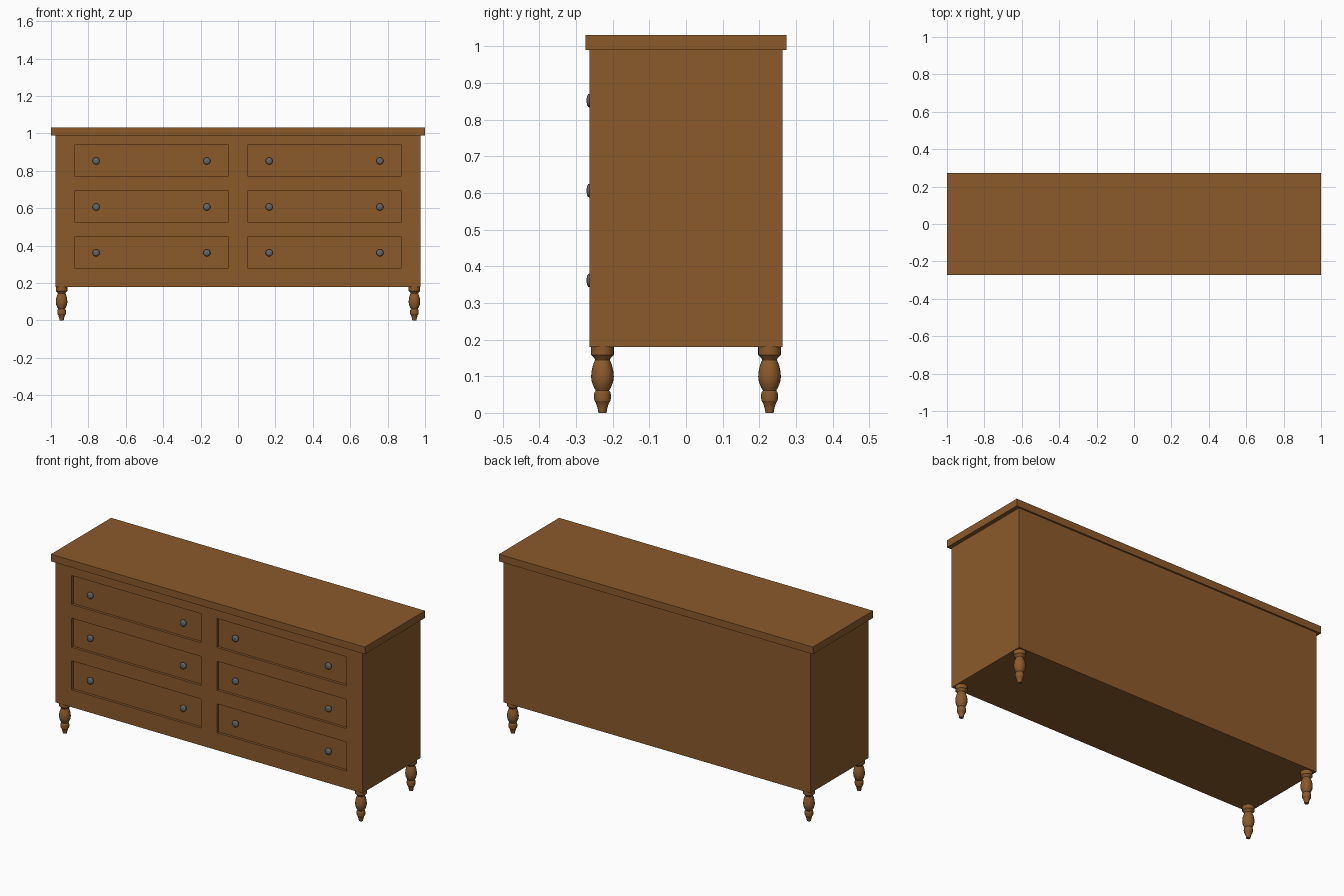
import bpy, bmesh, math
from mathutils import Matrix, Vector

if "Cube" in bpy.data.objects:
    bpy.data.objects.remove(bpy.data.objects["Cube"])


def material(name, rgb):
    m = bpy.data.materials.new(name)
    m.diffuse_color = (*rgb, 1)
    m.use_nodes = True
    m.node_tree.nodes["Principled BSDF"].inputs["Base Color"].default_value = m.diffuse_color
    return m


WOOD = material("brown_wood", (0.258, 0.102, 0.024))
METAL = material("grey_metal", (0.13, 0.13, 0.13))


def add_object(name, bm, mat):
    bmesh.ops.recalc_face_normals(bm, faces=bm.faces)
    mesh = bpy.data.meshes.new(name)
    bm.to_mesh(mesh)
    bm.free()
    mesh.materials.append(mat)
    obj = bpy.data.objects.new(name, mesh)
    bpy.context.collection.objects.link(obj)
    return obj


def box(x, y, z0, z1):
    """Box with half sizes x and y, from z0 to z1."""
    bm = bmesh.new()
    size = Matrix.Diagonal((2 * x, 2 * y, z1 - z0, 1))
    bmesh.ops.create_cube(bm, size=1, matrix=Matrix.Translation((0, 0, (z0 + z1) / 2)) @ size)
    return bm


def turned(name, profile, mat, loc, segments, axis_rot=0.0, angle=30):
    """Closed lathe shape from (radius, height) points."""
    bm = bmesh.new()
    rings = []
    for r, h in profile:
        rings.append([bm.verts.new((r * math.cos(a), r * math.sin(a), h))
                      for a in (2 * math.pi * i / segments for i in range(segments))])
    for low, high in zip(rings, rings[1:]):
        for i in range(segments):
            j = (i + 1) % segments
            bm.faces.new((low[i], low[j], high[j], high[i]))
    bm.faces.new(rings[0])
    bm.faces.new(rings[-1])
    bm.transform(Matrix.Translation(loc) @ Matrix.Rotation(axis_rot, 4, 'X'))
    obj = add_object(name, bm, mat)
    bpy.ops.object.select_all(action='DESELECT')
    obj.select_set(True)
    bpy.context.view_layer.objects.active = obj
    bpy.ops.object.shade_smooth_by_angle(angle=math.radians(angle))
    return obj


# Overhanging top
add_object("top_slab", box(1.0, 0.274, 0.99, 1.031), WOOD)

# Body, with six sunken drawer fronts
FRONT, RECESS = -0.264, 0.015
columns = [(-0.875, -0.05), (0.05, 0.875)]
rows = [(0.28, 0.447), (0.525, 0.692), (0.771, 0.938)]
body = box(0.977, -FRONT, 0.18, 0.99)
for axis, spans in (((1, 0, 0), columns), ((0, 0, 1), rows)):
    for pos in (p for span in spans for p in span):
        bmesh.ops.bisect_plane(body, geom=body.verts[:] + body.edges[:] + body.faces[:],
                               plane_co=Vector(axis) * pos, plane_no=axis)


def is_drawer(face):
    c = face.calc_center_median()
    return (c.y < FRONT + 0.001 and any(a < c.x < b for a, b in columns)
            and any(a < c.z < b for a, b in rows))


fronts = [f for f in body.faces if is_drawer(f)]
sunk = bmesh.ops.extrude_discrete_faces(body, faces=fronts)["faces"]
bmesh.ops.translate(body, vec=(0, RECESS, 0), verts=list({v for f in sunk for v in f.verts}))
add_object("cabinet_body", body, WOOD)

# Two round knobs per drawer, pointing to the front
knob = [(0.012, -0.002), (0.013, 0.004), (0.018, 0.008), (0.019, 0.013),
        (0.0175, 0.018), (0.013, 0.0205), (0.006, 0.022)]
for x0, x1 in columns:
    for z0, z1 in rows:
        mid = (x0 + x1) / 2
        for side in (-1, 1):
            turned("drawer_knob", knob, METAL,
                   (mid + side * 0.296, FRONT + RECESS, (z0 + z1) / 2 - 0.002),
                   20, math.pi / 2, 50)

# Four turned legs
leg = [(0.011, 0.0), (0.013, 0.012), (0.018, 0.028), (0.022, 0.033), (0.0235, 0.045),
       (0.022, 0.056), (0.018, 0.061), (0.023, 0.069), (0.029, 0.084), (0.031, 0.099),
       (0.029, 0.118), (0.025, 0.133), (0.02, 0.145), (0.022, 0.149),
       (0.031, 0.158), (0.031, 0.181)]
for y, end in ((-0.228, "front"), (0.228, "back")):
    for x, side in ((-0.943, "left"), (0.943, "right")):
        turned(f"{end}_{side}_leg", leg, WOOD, (x, y, 0), 24)
